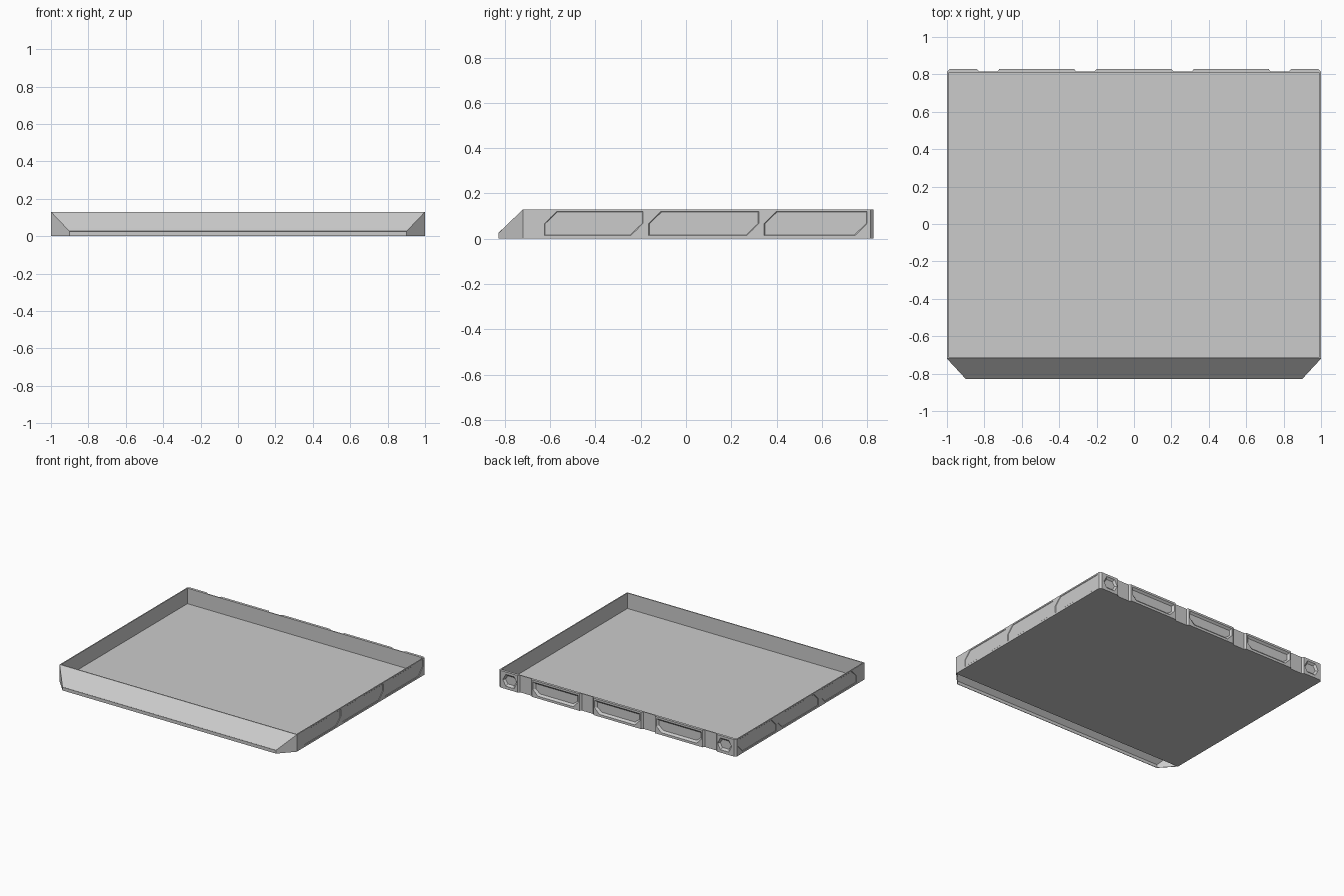
import bpy, bmesh

if "Cube" in bpy.data.objects:
    bpy.data.objects.remove(bpy.data.objects["Cube"])

H = 0.13           # tray height
BACK = 0.828       # back face
FRONT = -0.72      # front wall of the tray
WALL = 0.008


def make(name, verts, faces, fix=True):
    bm = bmesh.new()
    vs = [bm.verts.new(v) for v in verts]
    for f in faces:
        bm.faces.new([vs[i] for i in f])
    if fix:
        bmesh.ops.recalc_face_normals(bm, faces=bm.faces)
    me = bpy.data.meshes.new(name)
    bm.to_mesh(me)
    bm.free()
    ob = bpy.data.objects.new(name, me)
    bpy.context.collection.objects.link(ob)
    return ob


def loft(name, a, b):
    n = len(a)
    faces = [tuple(range(n)), tuple(range(n, 2 * n))]
    faces += [(i, (i + 1) % n, n + (i + 1) % n, n + i) for i in range(n)]
    return make(name, a + b, faces)


def cut(target, cutter):
    m = target.modifiers.new("cut", 'BOOLEAN')
    m.operation = 'DIFFERENCE'
    m.solver = 'EXACT'
    m.object = cutter
    bpy.context.view_layer.objects.active = target
    bpy.ops.object.modifier_apply(modifier=m.name)
    bpy.data.objects.remove(cutter)


def inset(pts, d):
    us, vs = [p[0] for p in pts], [p[1] for p in pts]
    cu, cv = (min(us) + max(us)) / 2, (min(vs) + max(vs)) / 2
    ku = 1 - 2 * d / (max(us) - min(us))
    kv = 1 - 2 * d / (max(vs) - min(vs))
    return [(cu + (u - cu) * ku, cv + (v - cv) * kv) for u, v in pts]


# tray body: plan outline with four notches in the back edge
plan = [(-1, FRONT), (1, FRONT), (1, 0.815), (0.985, BACK)]
for c in (0.78, 0.26, -0.26, -0.78):
    plan += [(c + 0.06, BACK), (c + 0.048, 0.815),
             (c - 0.048, 0.815), (c - 0.06, BACK)]
plan += [(-0.985, BACK), (-1, 0.815)]
tray = loft("tray_body", [(x, y, 0) for x, y in plan], [(x, y, H) for x, y in plan])

# open interior
x1, y0, y1 = 1 - WALL, FRONT + WALL, 0.808
room = [(-x1, y0), (x1, y0), (x1, y1), (-x1, y1)]
cut(tray, loft("pocket", [(x, y, 0.012) for x, y in room], [(x, y, 0.3) for x, y in room]))

# shallow side panels with two clipped corners
for a, b in ((-0.625, -0.19), (-0.165, 0.322), (0.345, 0.80)):
    lo, hi, k = 0.014, 0.12, 0.054
    p = [(a, lo), (b - k, lo), (b, lo + k), (b, hi), (a + k, hi), (a, hi - k)]
    for s in (-1, 1):
        cut(tray, loft("side_panel", [(s * 1.003, y, z) for y, z in inset(p, -0.003)],
                       [(s * 0.997, y, z) for y, z in inset(p, 0.003)]))

# tapered recesses along the back: three long, two small hexagons
shapes = []
for c in (-0.52, 0, 0.52):
    shapes.append([(c - 0.15, 0.018), (c + 0.15, 0.018), (c + 0.19, 0.058),
                   (c + 0.19, 0.115), (c - 0.19, 0.115), (c - 0.19, 0.058)])
for c in (-0.905, 0.905):
    shapes.append([(c - 0.035, 0.022), (c + 0.035, 0.022), (c + 0.06, 0.067),
                   (c + 0.035, 0.112), (c - 0.035, 0.112), (c - 0.06, 0.067)])
for p in shapes:
    cut(tray, loft("back_recess", [(x, BACK + 0.004, z) for x, z in inset(p, -0.004)],
                   [(x, BACK - 0.014, z) for x, z in inset(p, 0.014)]))

# hollow sloping front, open underneath
Y = -BACK
apron = make("front_apron",
             [(-1, FRONT, H), (-0.9, Y, 0.025), (-0.9, Y, 0), (-1, FRONT, 0),
              (1, FRONT, H), (0.9, Y, 0.025), (0.9, Y, 0), (1, FRONT, 0)],
             [(0, 1, 5, 4), (1, 2, 6, 5), (4, 5, 6, 7), (3, 2, 1, 0)], fix=False)
sol = apron.modifiers.new("thickness", 'SOLIDIFY')
sol.thickness = 0.004
sol.offset = -1
bpy.context.view_layer.objects.active = apron
bpy.ops.object.modifier_apply(modifier=sol.name)

# thin trim strip along the foot of the slope
strip = [(Y, 0.027), (Y + 0.014, 0.040), (Y + 0.016, 0.038), (Y + 0.003, 0.024)]
loft("front_trim", [(-0.9, y, z) for y, z in strip], [(0.9, y, z) for y, z in strip])
